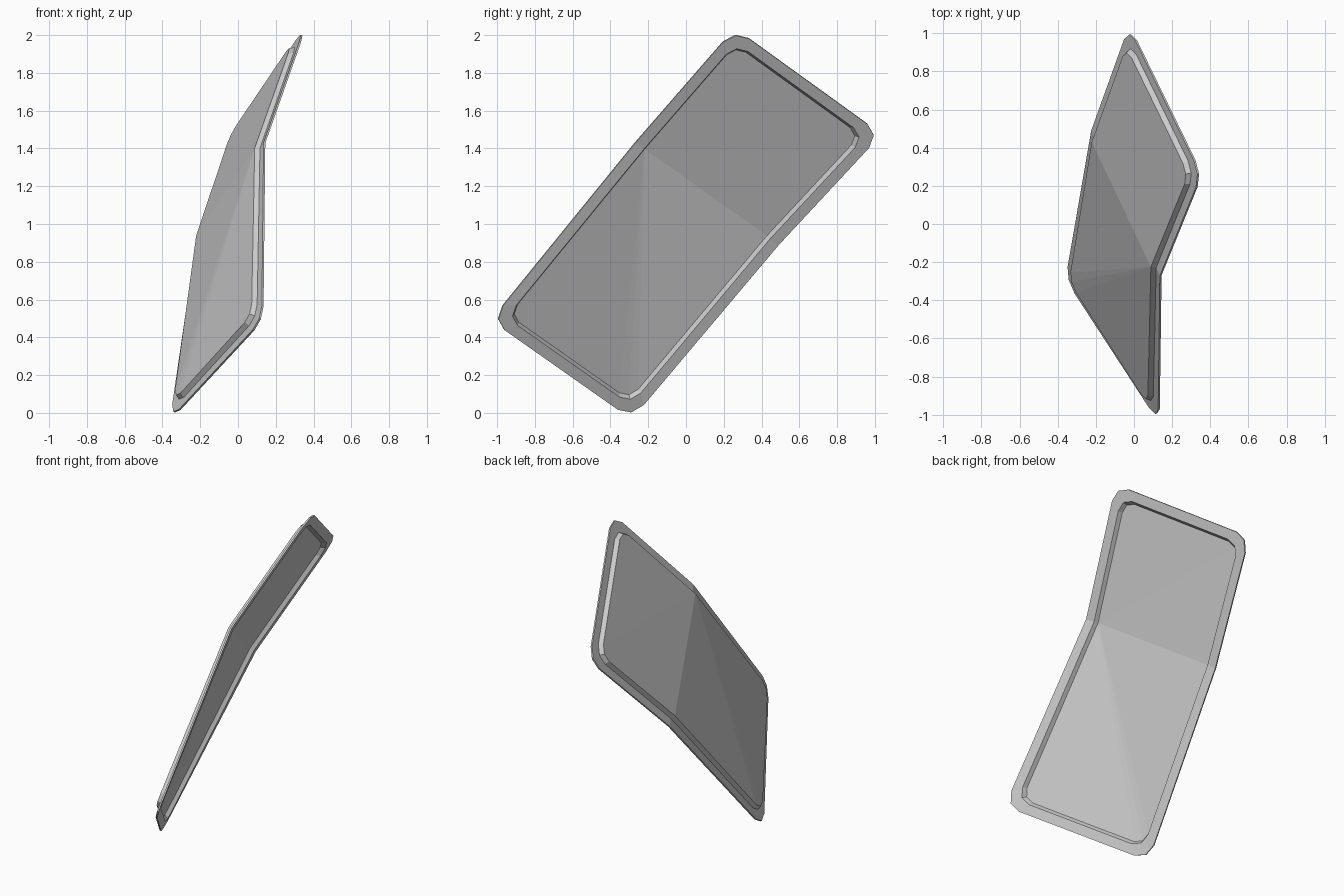
import bpy
from mathutils import Vector

cube = bpy.data.objects.get("Cube")
if cube:
    bpy.data.objects.remove(cube, do_unlink=True)

THICKNESS = 0.01
PRESS = Vector((-0.9, -0.25, 0.35)).normalized()

# Square corners of the bent sheet, in order round its edge
OUTLINE = [
    ("fold", Vector((0.14, -0.27, 1.43))),
    ("corner", Vector((0.13, -1.034, 0.49))),
    ("corner", Vector((-0.355, -0.289, -0.033))),
    ("fold", Vector((-0.22, 0.49, 0.89))),
    ("corner", Vector((-0.024, 1.035, 1.476))),
    ("corner", Vector((0.355, 0.258, 2.037))),
]


def inset_outline(distance):
    """Move every corner inwards along the sheet."""
    result = []
    for i, (kind, p) in enumerate(OUTLINE):
        if kind == "fold":
            across = OUTLINE[(i + 3) % 6][1] - p
            result.append(p + across.normalized() * distance)
        else:
            before = (OUTLINE[i - 1][1] - p).normalized()
            after = (OUTLINE[(i + 1) % 6][1] - p).normalized()
            result.append(p + (before + after) * distance)
    return result


def rounded_loop(distance, radius, lift):
    """Outline with each true corner cut into two short segments."""
    pts = inset_outline(distance)
    loop = []
    for i, p in enumerate(pts):
        if OUTLINE[i][0] == "fold":
            loop.append(p)
            continue
        a = p + (pts[i - 1] - p).normalized() * radius
        b = p + (pts[(i + 1) % 6] - p).normalized() * radius
        middle = p * 0.414 + (a + b) * 0.293
        loop += [a, middle, b]
    return [p + PRESS * lift for p in loop]


# Flat rim, sloping step and raised panel
loops = [
    rounded_loop(0.0, 0.1, 0.0),
    rounded_loop(0.058, 0.085, 0.0),
    rounded_loop(0.072, 0.075, 0.025),
]
n = len(loops[0])
verts = [p for loop in loops for p in loop]
faces = []
for k in range(len(loops) - 1):
    for i in range(n):
        j = (i + 1) % n
        faces.append((k * n + i, k * n + j, (k + 1) * n + j, (k + 1) * n + i))

# Panel fans out from one end of the fold
start = (len(loops) - 1) * n
for i in range(1, n - 1):
    faces.append((start, start + i, start + i + 1))

mesh = bpy.data.meshes.new("bent_panel")
mesh.from_pydata(verts, [], faces)
mesh.update()
panel = bpy.data.objects.new("bent_panel", mesh)
bpy.context.collection.objects.link(panel)

# Sheet thickness
solid = panel.modifiers.new("thickness", "SOLIDIFY")
solid.thickness = THICKNESS
solid.offset = 0.0

# Plain grey
grey = bpy.data.materials.new("light_grey")
grey.use_nodes = True
colour = (0.6, 0.6, 0.6, 1.0)
grey.diffuse_color = colour
grey.node_tree.nodes["Principled BSDF"].inputs["Base Color"].default_value = colour
mesh.materials.append(grey)
